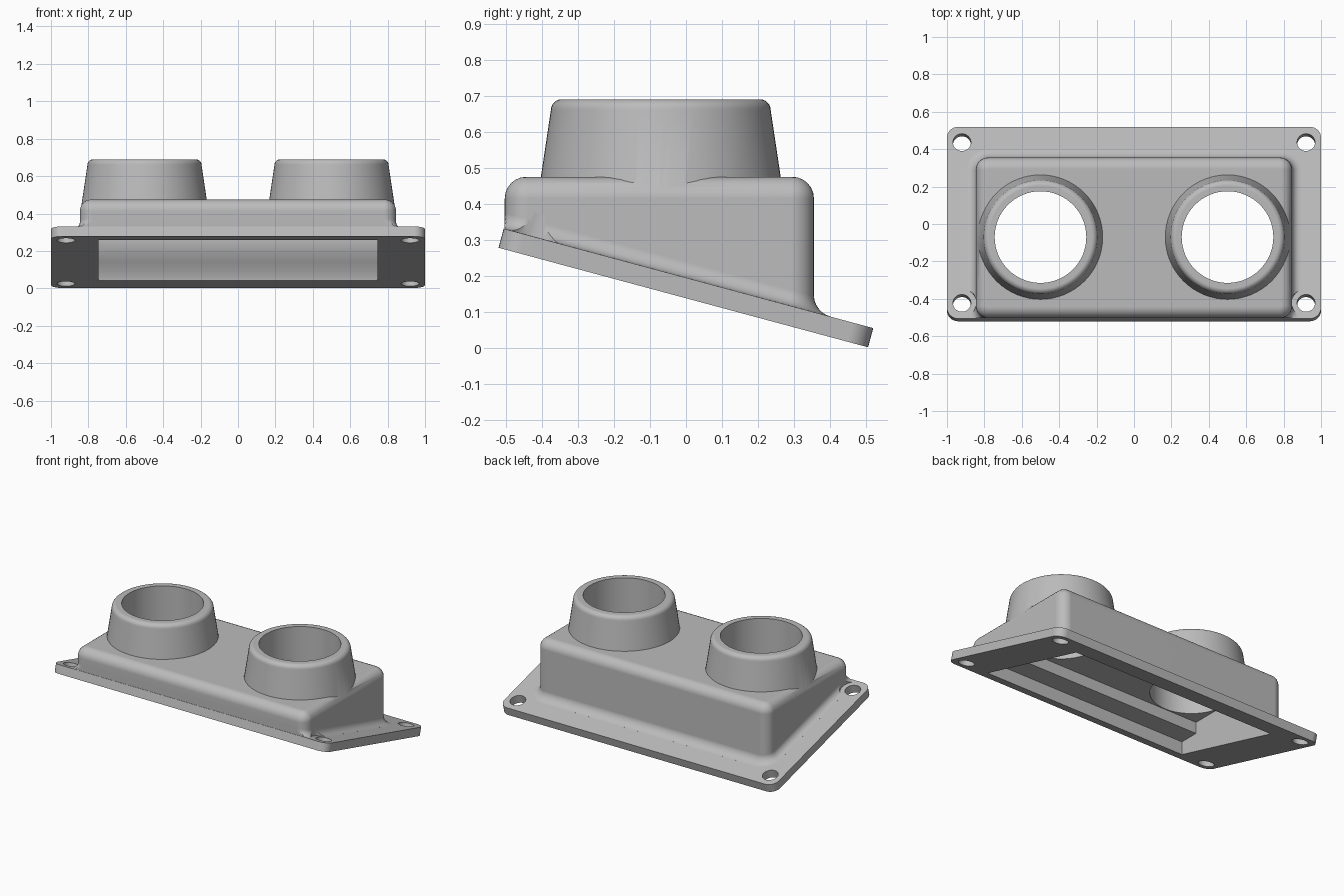
import bpy, bmesh, math
from mathutils import Matrix, Vector

if "Cube" in bpy.data.objects:
    bpy.data.objects.remove(bpy.data.objects["Cube"], do_unlink=True)

grey = bpy.data.materials.new("light_grey")
grey.use_nodes = True
COLOUR = (0.5, 0.5, 0.5, 1)
grey.diffuse_color = COLOUR
grey.node_tree.nodes["Principled BSDF"].inputs["Base Color"].default_value = COLOUR

TILT = math.atan2(0.276, 1.025)
FLANGE = Matrix.Translation((0, -0.0075, 0.14)) @ Matrix.Rotation(-TILT, 4, "X")
THICK = 0.055


def plane_z(y):
    """Height of the flange's upper face."""
    return 0.33 - math.tan(TILT) * (y + 0.505)


def rounded_rect(x, y0, y1, r, n=8):
    pts = []
    corners = [(x - r, y1 - r), (r - x, y1 - r), (r - x, y0 + r), (x - r, y0 + r)]
    for q, (cx, cy) in enumerate(corners):
        for i in range(n + 1):
            a = (q + i / n) * math.pi / 2
            pts.append((cx + r * math.cos(a), cy + r * math.sin(a)))
    return pts


def circle(cx, cy, r, n=64):
    return [(cx + r * math.cos(math.tau * i / n), cy + r * math.sin(math.tau * i / n))
            for i in range(n)]


def loft(name, rings, matrix=Matrix()):
    """Closed solid through rings of equal point count."""
    bm = bmesh.new()
    loops = [[bm.verts.new(matrix @ Vector(p)) for p in ring] for ring in rings]
    for a, b in zip(loops, loops[1:]):
        for i in range(len(a)):
            j = (i + 1) % len(a)
            bm.faces.new((a[i], a[j], b[j], b[i]))
    bm.faces.new(loops[0][::-1])
    bm.faces.new(loops[-1])
    bmesh.ops.recalc_face_normals(bm, faces=bm.faces)
    mesh = bpy.data.meshes.new(name)
    bm.to_mesh(mesh)
    bm.free()
    mesh.materials.append(grey)
    obj = bpy.data.objects.new(name, mesh)
    bpy.context.collection.objects.link(obj)
    return obj


def flat(points, z):
    return [(x, y, z) for x, y in points]


def prism(name, points, z0, z1, matrix=Matrix()):
    return loft(name, [flat(points, z0), flat(points, z1)], matrix)


def combine(target, tool, operation):
    bpy.context.view_layer.objects.active = target
    mod = target.modifiers.new(operation.lower(), "BOOLEAN")
    mod.operation = operation
    mod.solver = "EXACT"
    mod.object = tool
    bpy.ops.object.modifier_apply(modifier=mod.name)
    bpy.data.objects.remove(tool, do_unlink=True)


# Main body: flared foot following the tilted flange, rounded top edge
X, Y0, Y1, R, TOP, ROUND, FLARE = 0.845, -0.503, 0.355, 0.065, 0.475, 0.06, 0.045
STEPS = 6


def foot_ring(offset, height):
    pts = rounded_rect(X + offset, Y0 - offset, Y1 + offset, R + offset)
    pts = [(x, max(y, Y0)) for x, y in pts]
    return [(x, y, plane_z(y) + height) for x, y in pts]


rings = [foot_ring(FLARE, -0.02)]
for i in range(STEPS + 1):
    a = i / STEPS * math.pi / 2
    rings.append(foot_ring(FLARE * (1 - math.sin(a)), FLARE * (1 - math.cos(a)) + 0.001))
for i in range(STEPS + 1):
    a = i / STEPS * math.pi / 2
    inset = ROUND * (1 - math.cos(a))
    rings.append(flat(rounded_rect(X - inset, Y0 + inset, Y1 - inset, R - inset),
                      TOP - ROUND + ROUND * math.sin(a)))
housing = loft("twin_port_housing", rings)

# Clearance for the fasteners at the two front corners of the body
for side in (-1, 1):
    combine(housing, prism("clearance", circle(side * 0.92, -0.445, 0.078, 40),
                           THICK + 0.0005, 0.12, FLANGE), "DIFFERENCE")

# Tilted mounting flange
combine(housing, prism("flange", rounded_rect(1, -0.531, 0.531, 0.06), 0, THICK, FLANGE), "UNION")

# Two tapered collars with rounded rims
CY, RIM = -0.07, 0.03
for side in (-1, 1):
    rings = [flat(circle(side * 0.5, CY, 0.344), 0.40)]
    for i in range(STEPS + 1):
        a = i / STEPS * math.pi / 2
        rings.append(flat(circle(side * 0.5, CY, 0.275 + RIM * math.cos(a)),
                          0.69 - RIM + RIM * math.sin(a)))
    combine(housing, loft("collar", rings), "UNION")

# Hollow inside, open through the flange, with a step along the front
profile = [(0.36, -0.05), (0.36, 0.05), (0.352, 0.09), (0.33, 0.14), (0.305, 0.19),
           (0.295, 0.25), (0.295, 0.42), (-0.32, 0.42), (-0.32, 0.345),
           (-0.45, 0.345), (-0.45, 0.2)]
combine(housing, loft("cavity", [[(x, y, z) for y, z in profile] for x in (-0.745, 0.745)]),
        "DIFFERENCE")

# Round bores and fastener holes
for side in (-1, 1):
    combine(housing, prism("bore", circle(side * 0.5, CY, 0.245), 0.38, 0.8), "DIFFERENCE")
    for end in (-1, 1):
        combine(housing, prism("hole", circle(side * 0.92, end * 0.445, 0.048, 32),
                               -0.05, 0.1, FLANGE), "DIFFERENCE")

# Smooth shading with crisp edges
bpy.ops.object.select_all(action="DESELECT")
housing.select_set(True)
bpy.context.view_layer.objects.active = housing
bpy.ops.object.shade_smooth_by_angle(angle=math.radians(30))
weighted = housing.modifiers.new("weighted_normals", "WEIGHTED_NORMAL")
weighted.keep_sharp = True
